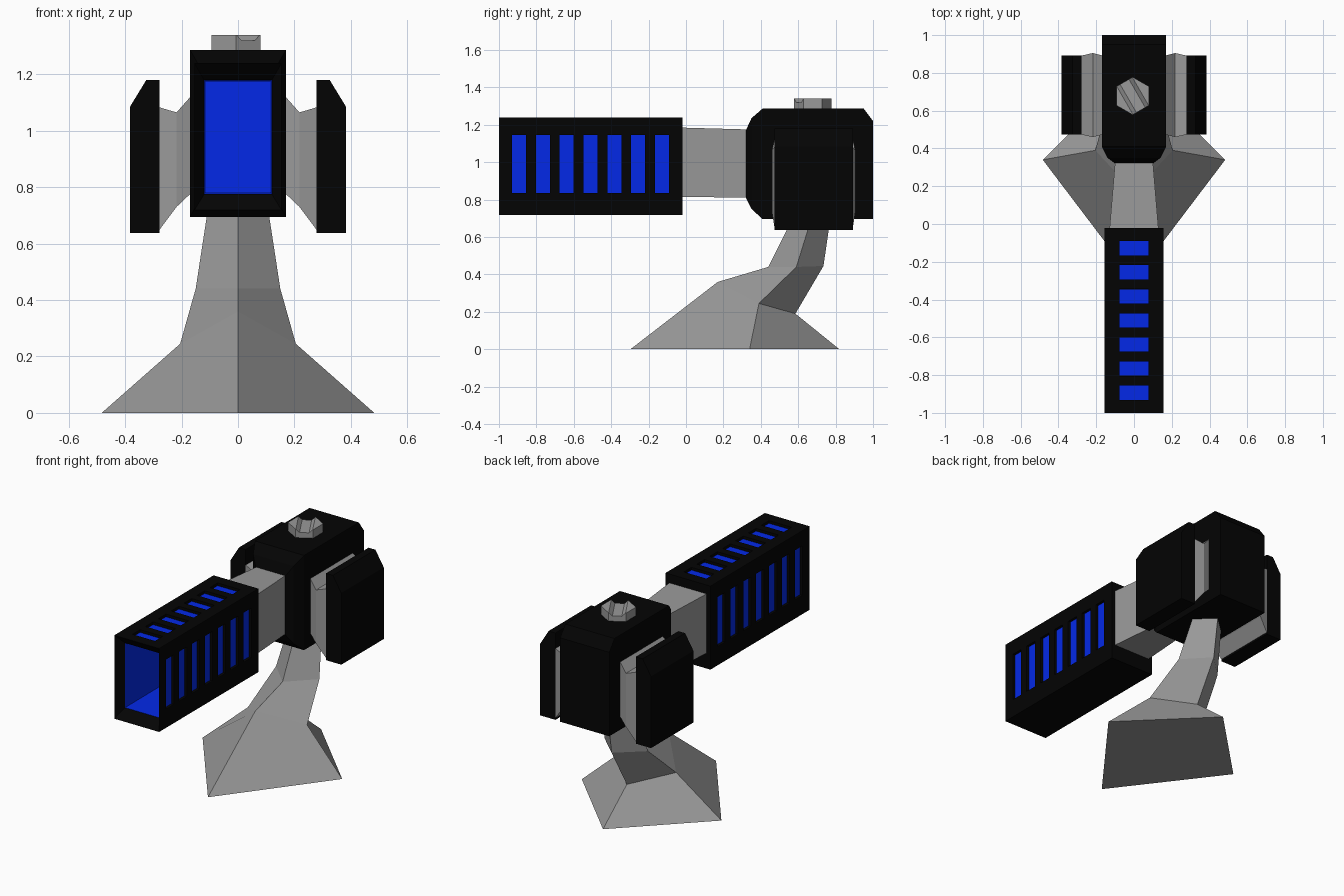
import bpy, bmesh

if "Cube" in bpy.data.objects:
    bpy.data.objects.remove(bpy.data.objects["Cube"])


def material(name, rgb):
    m = bpy.data.materials.new(name)
    m.diffuse_color = (*rgb, 1)
    m.use_nodes = True
    m.node_tree.nodes["Principled BSDF"].inputs["Base Color"].default_value = m.diffuse_color
    return m


GRAY = material("mid gray", (0.32, 0.32, 0.32))
BLACK = material("near black", (0.0012, 0.0012, 0.0012))
BLUE = material("bright blue", (0.001, 0.022, 0.8))


def finish(name, bm, mat):
    bmesh.ops.recalc_face_normals(bm, faces=bm.faces)
    me = bpy.data.meshes.new(name)
    bm.to_mesh(me)
    bm.free()
    me.materials.append(mat)
    ob = bpy.data.objects.new(name, me)
    bpy.context.collection.objects.link(ob)
    return ob


def loft(name, rings, mat, cap_start=True):
    """Skin a list of four-point rings into a solid."""
    bm = bmesh.new()
    vs = [[bm.verts.new(p) for p in r] for r in rings]
    n = len(rings[0])
    for a, b in zip(vs, vs[1:]):
        for i in range(n):
            j = (i + 1) % n
            bm.faces.new((a[i], a[j], b[j], b[i]))
    if cap_start:
        bm.faces.new(vs[0])
    bm.faces.new(vs[-1])
    return finish(name, bm, mat)


def ring_y(y, hw, z0, z1):
    return [(-hw, y, z0), (hw, y, z0), (hw, y, z1), (-hw, y, z1)]


def ring_x(x, y0, y1, z0, z1):
    return [(x, y0, z0), (x, y1, z0), (x, y1, z1), (x, y0, z1)]


def boxes(name, bounds, mat):
    bm = bmesh.new()
    for lo, hi in bounds:
        vs = bmesh.ops.create_cube(bm, size=1)["verts"]
        for v in vs:
            for k in range(3):
                v.co[k] = hi[k] if v.co[k] > 0 else lo[k]
    return finish(name, bm, mat)


def apply_mod(ob, mod):
    bpy.context.view_layer.objects.active = ob
    bpy.ops.object.modifier_apply(modifier=mod.name)


def cut(ob, cutter):
    m = ob.modifiers.new("cut", 'BOOLEAN')
    m.operation = 'DIFFERENCE'
    m.solver = 'EXACT'
    m.object = cutter
    cutter.hide_render = True
    apply_mod(ob, m)
    bpy.data.objects.remove(cutter, do_unlink=True)


# Stand: bent diamond-section post flaring to a wide foot
def diamond(hw, front, side, back):
    return [(0, *front), (hw, *side), (0, *back), (-hw, *side)]


loft("stand", [
    diamond(0.483, (-0.297, 0), (0.34, 0), (0.82, 0)),
    diamond(0.205, (0.17, 0.36), (0.39, 0.245), (0.585, 0.19)),
    diamond(0.15, (0.44, 0.44), (0.59, 0.44), (0.735, 0.445)),
    diamond(0.107, (0.58, 0.72), (0.677, 0.72), (0.775, 0.72)),
], GRAY)

# Main housing with bevelled front and chamfered back top edge
loft("housing", [
    ring_y(0.32, 0.10, 0.81, 1.17),
    ring_y(0.35, 0.14, 0.75, 1.235),
    ring_y(0.41, 0.17, 0.695, 1.287),
    ring_y(0.95, 0.17, 0.695, 1.287),
    ring_y(1.0, 0.17, 0.695, 1.22),
], BLACK)

# Neck between housing and barrel
loft("neck", [ring_y(-0.03, 0.13, 0.815, 1.185),
              ring_y(0.33, 0.10, 0.81, 1.175)], GRAY)

# Barrel shell: funnel mouth, hollow front, slot pockets on sides and top
slot_y = [-0.893 + 0.1275 * i for i in range(7)]
H = 0.038
barrel = boxes("barrel", [((-0.155, -1, 0.718), (0.155, -0.02, 1.24))], BLACK)
cut(barrel, loft("cavity", [ring_y(-1.055, 0.188, 0.664, 1.297),
                            ring_y(-0.945, 0.12, 0.775, 1.18),
                            ring_y(-0.05, 0.12, 0.775, 1.18)], BLACK))


def slot_boxes(side_in, side_out, top_in, top_out, h):
    out = []
    for y in slot_y:
        out.append(((side_in, y - h, 0.835), (side_out, y + h, 1.145)))
        out.append(((-side_out, y - h, 0.835), (-side_in, y + h, 1.145)))
        out.append(((-0.078, y - h, top_in), (0.078, y + h, top_out)))
    return out


cut(barrel, boxes("slots", slot_boxes(0.135, 0.3, 1.22, 1.4, H), BLACK))

# Blue plates on the slot floors
boxes("slot_plates", slot_boxes(0.133, 0.138, 1.218, 1.223, H - 0.0005), BLUE)

# Blue lining inside the barrel, open at the front
liner = loft("barrel_lining", [ring_y(-0.945, 0.122, 0.773, 1.182),
                               ring_y(-0.06, 0.117, 0.780, 1.177)], BLUE, False)
sol = liner.modifiers.new("wall", 'SOLIDIFY')
sol.thickness = 0.004
sol.offset = -1
apply_mod(liner, sol)

# Side pods and their waisted mounts, on both sides
for s, side in ((1, "right"), (-1, "left")):
    loft(side + "_mount", [
        ring_x(s * 0.16, 0.475, 0.89, 0.785, 1.13),
        ring_x(s * 0.218, 0.46, 0.905, 0.73, 1.065),
        ring_x(s * 0.285, 0.475, 0.89, 0.64, 1.085),
    ], GRAY)
    loft(side + "_pod", [
        ring_x(s * 0.278, 0.473, 0.893, 0.637, 1.18),
        ring_x(s * 0.325, 0.473, 0.893, 0.637, 1.18),
        ring_x(s * 0.383, 0.473, 0.893, 0.637, 1.085),
    ], BLACK)

# Hexagonal screw on top with a slanted, slope-sided slot
bm = bmesh.new()
bmesh.ops.create_cone(bm, cap_ends=True, segments=6, radius1=0.1, radius2=0.1, depth=0.07)
# make sure a corner points along y
first = max(bm.verts, key=lambda v: v.co.y)
if abs(first.co.x) > 0.01:
    for v in bm.verts:
        v.co.x, v.co.y = v.co.y, v.co.x
for v in bm.verts:
    v.co += type(v.co)((-0.007, 0.678, 1.305))
screw = finish("top_screw", bm, GRAY)
slot = loft("screw_slot", [[(x, -0.027, -0.02), (x, 0.027, -0.02),
                            (x, 0.079, 0.03), (x, -0.079, 0.03)]
                           for x in (-0.3, 0.3)], GRAY)
slot.location = (-0.007, 0.678, 1.34)
slot.rotation_euler = (0, 0, -1.0472)
bpy.context.view_layer.update()
cut(screw, slot)
